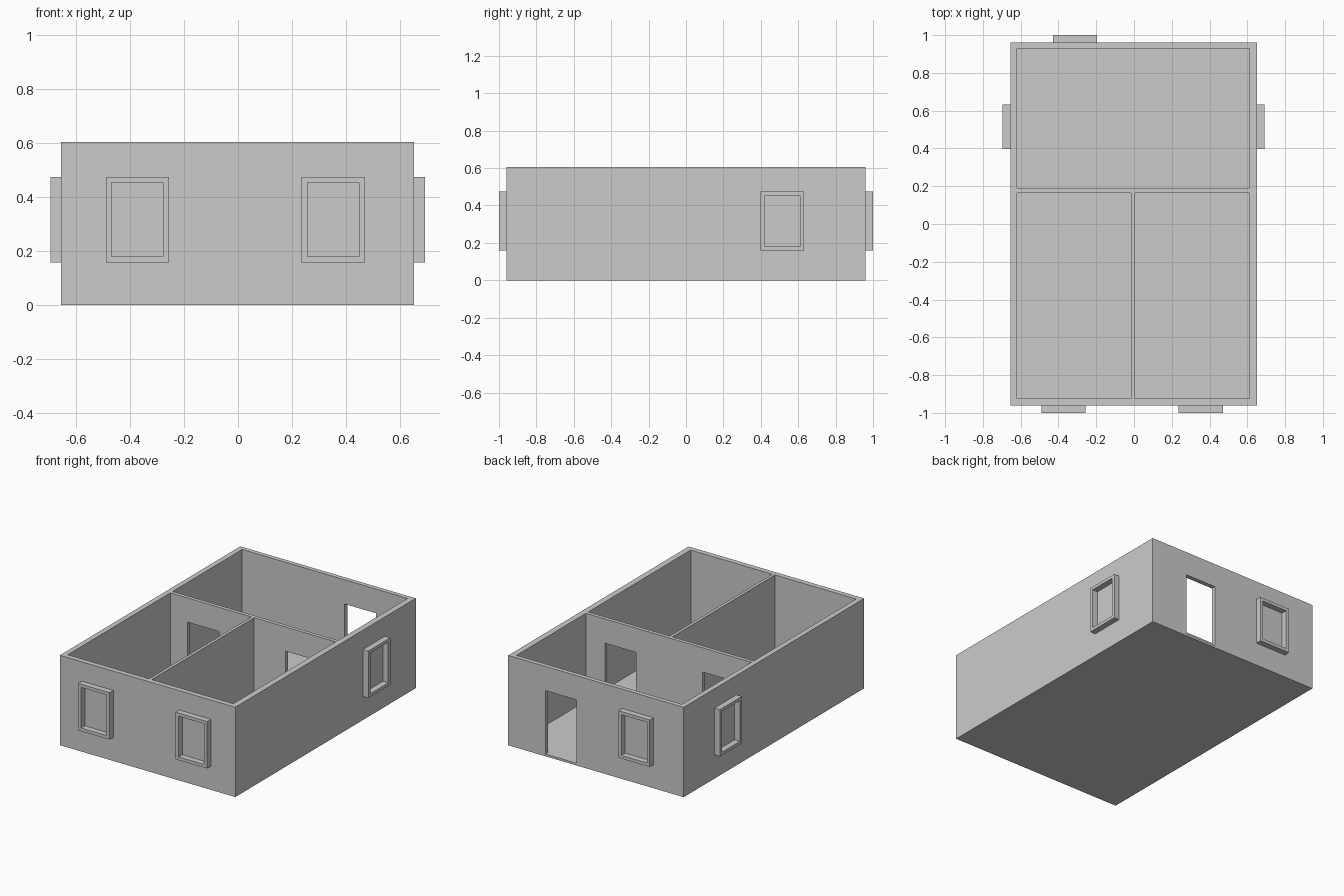
import bpy, bmesh
from math import pi
from mathutils import Matrix, Vector

if "Cube" in bpy.data.objects:
    bpy.data.objects.remove(bpy.data.objects["Cube"])

WALL_H = 0.605
FLOOR = 0.015


def new_object(name, bm):
    bmesh.ops.recalc_face_normals(bm, faces=bm.faces)
    mesh = bpy.data.meshes.new(name)
    bm.to_mesh(mesh)
    bm.free()
    obj = bpy.data.objects.new(name, mesh)
    bpy.context.collection.objects.link(obj)
    return obj


def box(name, x, y, z):
    """Box from (min, max) ranges."""
    bm = bmesh.new()
    bmesh.ops.create_cube(bm, size=1)
    for v in bm.verts:
        v.co = [r[0] + (c + 0.5) * (r[1] - r[0]) for c, r in zip(v.co, (x, y, z))]
    return new_object(name, bm)


def cut(target, cutter):
    """Subtract a cutter and remove it."""
    mod = target.modifiers.new("cut", 'BOOLEAN')
    mod.operation = 'DIFFERENCE'
    mod.solver = 'EXACT'
    mod.object = cutter
    bpy.context.view_layer.objects.active = target
    bpy.ops.object.modifier_apply(modifier=mod.name)
    bpy.data.objects.remove(cutter)


def window_frame(name, centre, angle, depth=0.04):
    """Rectangular ring; local -y points out of the wall."""
    outer, inner = (0.117, 0.158), (0.095, 0.137)
    bm = bmesh.new()
    corners = ((-1, -1), (1, -1), (1, 1), (-1, 1))
    section = ((outer, 0.003), (outer, -depth), (inner, -depth), (inner, 0.003))
    rings = [[bm.verts.new((sx * s[0], y, sz * s[1])) for s, y in section]
             for sx, sz in corners]
    for i in range(4):
        a, b = rings[i], rings[(i + 1) % 4]
        for j in range(4):
            k = (j + 1) % 4
            bm.faces.new((a[j], a[k], b[k], b[j]))
    bm.transform(Matrix.Translation(Vector(centre)) @ Matrix.Rotation(angle, 4, 'Z'))
    return new_object(name, bm)


# Outer walls, partitions and floor slab carved from one block
house = box("house_walls", (-0.655, 0.652), (-0.96, 0.96), (0, WALL_H))

rooms = [
    ((-0.62, 0.612), (0.19, 0.93)),
    ((-0.62, -0.015), (-0.925, 0.165)),
    ((0.005, 0.612), (-0.925, 0.165)),
]
for x, y in rooms:
    cut(house, box("room_cutter", x, y, (FLOOR, 1)))

# Back entrance and two inner doorways
doorways = [
    ((0.142, 0.375), (0.91, 1.0)),
    ((-0.49, -0.257), (0.12, 0.24)),
    ((0.24, 0.472), (0.12, 0.24)),
]
for x, y in doorways:
    cut(house, box("door_cutter", x, y, (FLOOR, 0.442)))

# Window frames mounted on the outside walls
WZ = 0.317
window_frame("front_window_left", (-0.373, -0.96, WZ), 0)
window_frame("front_window_right", (0.353, -0.96, WZ), 0)
window_frame("back_window", (-0.313, 0.96, WZ), pi)
window_frame("right_window", (0.652, 0.515, WZ), pi / 2)
window_frame("left_window", (-0.655, 0.515, WZ), -pi / 2)
